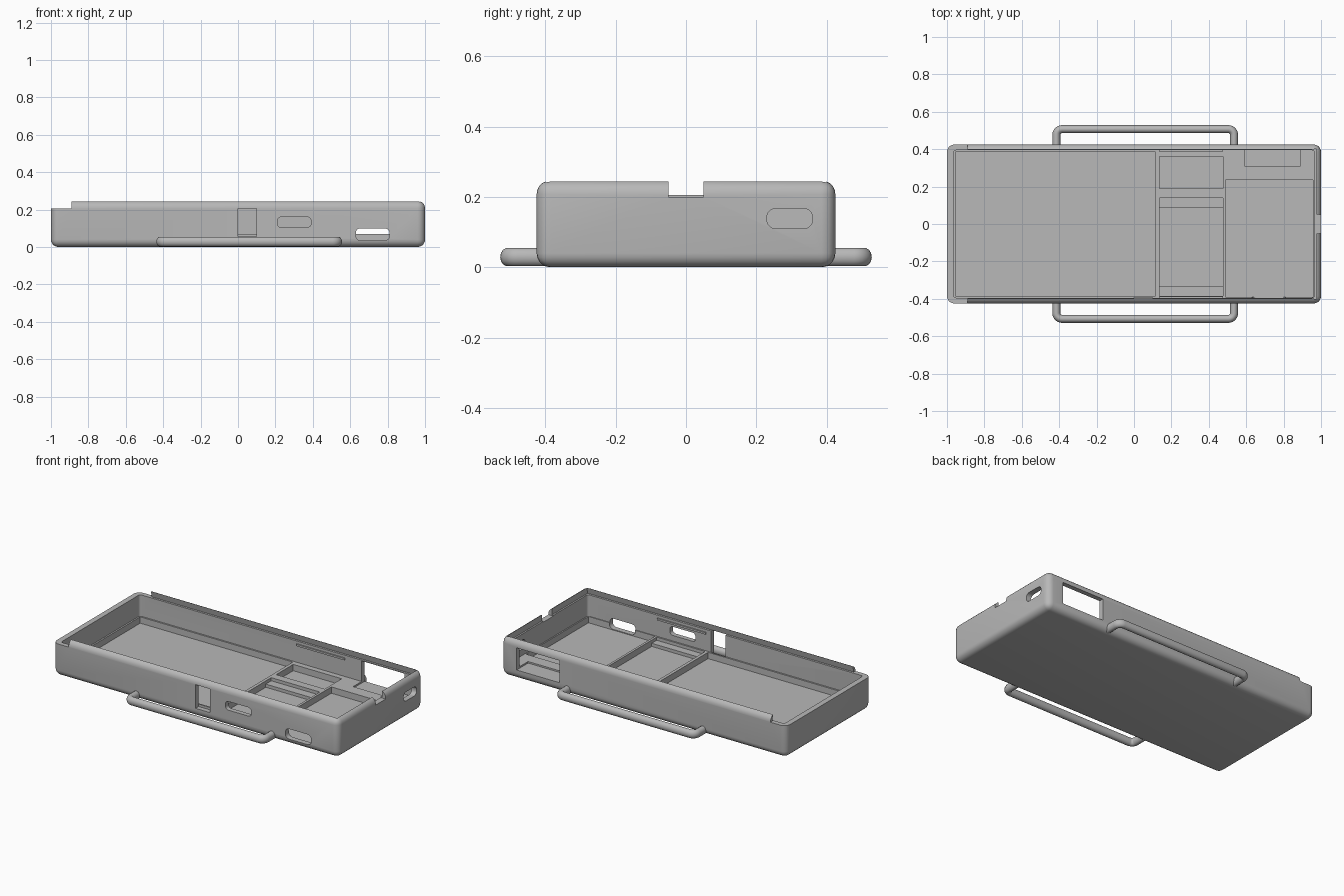
import bpy, bmesh, math
from mathutils import Vector

old = bpy.data.objects.get("Cube")
if old:
    bpy.data.objects.remove(old, do_unlink=True)

grey = bpy.data.materials.new("light_grey_plastic")
grey.use_nodes = True
colour = (0.48, 0.48, 0.48, 1)
grey.diffuse_color = colour
grey.node_tree.nodes["Principled BSDF"].inputs["Base Color"].default_value = colour


def add_object(name, bm):
    mesh = bpy.data.meshes.new(name)
    bmesh.ops.recalc_face_normals(bm, faces=bm.faces)
    bm.to_mesh(mesh)
    bm.free()
    mesh.materials.append(grey)
    obj = bpy.data.objects.new(name, mesh)
    bpy.context.collection.objects.link(obj)
    return obj


def box(name, x, y, z, radius=0, axis=None, segments=5, taper=0):
    """Box from ranges; rounds edges along one axis, or all edges."""
    bm = bmesh.new()
    bmesh.ops.create_cube(bm, size=1)
    lo, hi = Vector((x[0], y[0], z[0])), Vector((x[1], y[1], z[1]))
    for v in bm.verts:
        top = v.co.z > 0
        v.co = Vector(lo[i] + (v.co[i] + 0.5) * (hi[i] - lo[i]) for i in range(3))
        if top:
            v.co.y -= math.copysign(taper, v.co.y)
    if radius:
        edges = [e for e in bm.edges if axis is None or
                 abs((e.verts[0].co - e.verts[1].co).normalized()[axis]) > 0.9]
        bmesh.ops.bevel(bm, geom=edges, offset=radius, segments=segments,
                        profile=0.5, affect='EDGES')
    return add_object(name, bm)


def bake(obj):
    graph = bpy.context.evaluated_depsgraph_get()
    obj.data = bpy.data.meshes.new_from_object(obj.evaluated_get(graph))
    obj.modifiers.clear()


def smooth(obj):
    bpy.ops.object.select_all(action='DESELECT')
    obj.select_set(True)
    bpy.context.view_layer.objects.active = obj
    bpy.ops.object.shade_smooth_by_angle(angle=math.radians(35))


def cut(obj, *args, **kwargs):
    cutter = box("cutter", *args, **kwargs)
    cutter.hide_render = True
    mod = obj.modifiers.new("cut", 'BOOLEAN')
    mod.operation, mod.solver, mod.object = 'DIFFERENCE', 'EXACT', cutter
    bake(obj)
    bpy.data.objects.remove(cutter, do_unlink=True)


# Rounded tray with an open top
tray = box("case_tray", (-1, 1), (-.425, .425), (0, .247), radius=.04)
cut(tray, (-.965, .965), (-.395, .395), (.07, .3), radius=.015, axis=2, segments=3)

# Sliding lid channel and the lowered entry end
cut(tray, (-1.1, .975), (-.408, .408), (.205, .26), taper=.012)
cut(tray, (-1.1, -.89), (-.5, .5), (.205, .3))
cut(tray, (.95, 1.1), (-.05, .05), (.2, .3))

# Floor pockets, leaving dividers between them
cut(tray, (-.955, .115), (-.385, .385), (.03, .1))
cut(tray, (.135, .475), (-.385, .14), (.05, .1))
cut(tray, (.135, .475), (-.335, .085), (.03, .1))
cut(tray, (.135, .475), (.19, .36), (.03, .1))
cut(tray, (.49, .957), (-.39, .235), (.03, .1))

# Front wall openings
cut(tray, (0, .10), (-.5, -.394), (.055, .205))
cut(tray, (.21, .39), (-.5, -.38), (.105, .16), radius=.02, axis=1)
cut(tray, (.63, .81), (-.5, -.38), (.035, .10), radius=.025, axis=1)

# Back connector window with its recessed sill, and the end opening
cut(tray, (.59, .89), (.31, .5), (.06, .2))
cut(tray, (.94, 1.1), (.23, .36), (.11, .167), radius=.025, axis=0)
smooth(tray)

# Thin retaining ridges on the long inner walls
for side, name in ((-1, "front_retaining_ridge"), (1, "back_retaining_ridge")):
    box(name, (.135, .475), sorted((side * .387, side * .40)), (.176, .188))


# Strap bars along both long sides
def strap_bar(name, side):
    left, right, reach, r = -.415, .535, .507, .03
    points = [(left, .40)]
    for cx, start in ((left + r, 180), (right - r, 90)):
        for step in range(7):
            a = math.radians(start - step * 15)
            points.append((cx + r * math.cos(a), reach - r + r * math.sin(a)))
    points.append((right, .40))
    data = bpy.data.curves.new(name, 'CURVE')
    data.dimensions = '3D'
    data.bevel_depth, data.bevel_resolution = .0215, 5
    data.use_fill_caps = True
    spline = data.splines.new('POLY')
    spline.points.add(len(points) - 1)
    for p, (x, y) in zip(spline.points, points):
        p.co = (x, y * side, 0, 1)
    curve = bpy.data.objects.new(name + "_path", data)
    bpy.context.collection.objects.link(curve)
    graph = bpy.context.evaluated_depsgraph_get()
    mesh = bpy.data.meshes.new_from_object(curve.evaluated_get(graph))
    bpy.data.objects.remove(curve, do_unlink=True)
    bm = bmesh.new()
    bm.from_mesh(mesh)
    bpy.data.meshes.remove(mesh)
    for v in bm.verts:
        v.co.z = .029 + v.co.z * 1.23
    smooth(add_object(name, bm))


strap_bar("front_strap_bar", -1)
strap_bar("back_strap_bar", 1)
